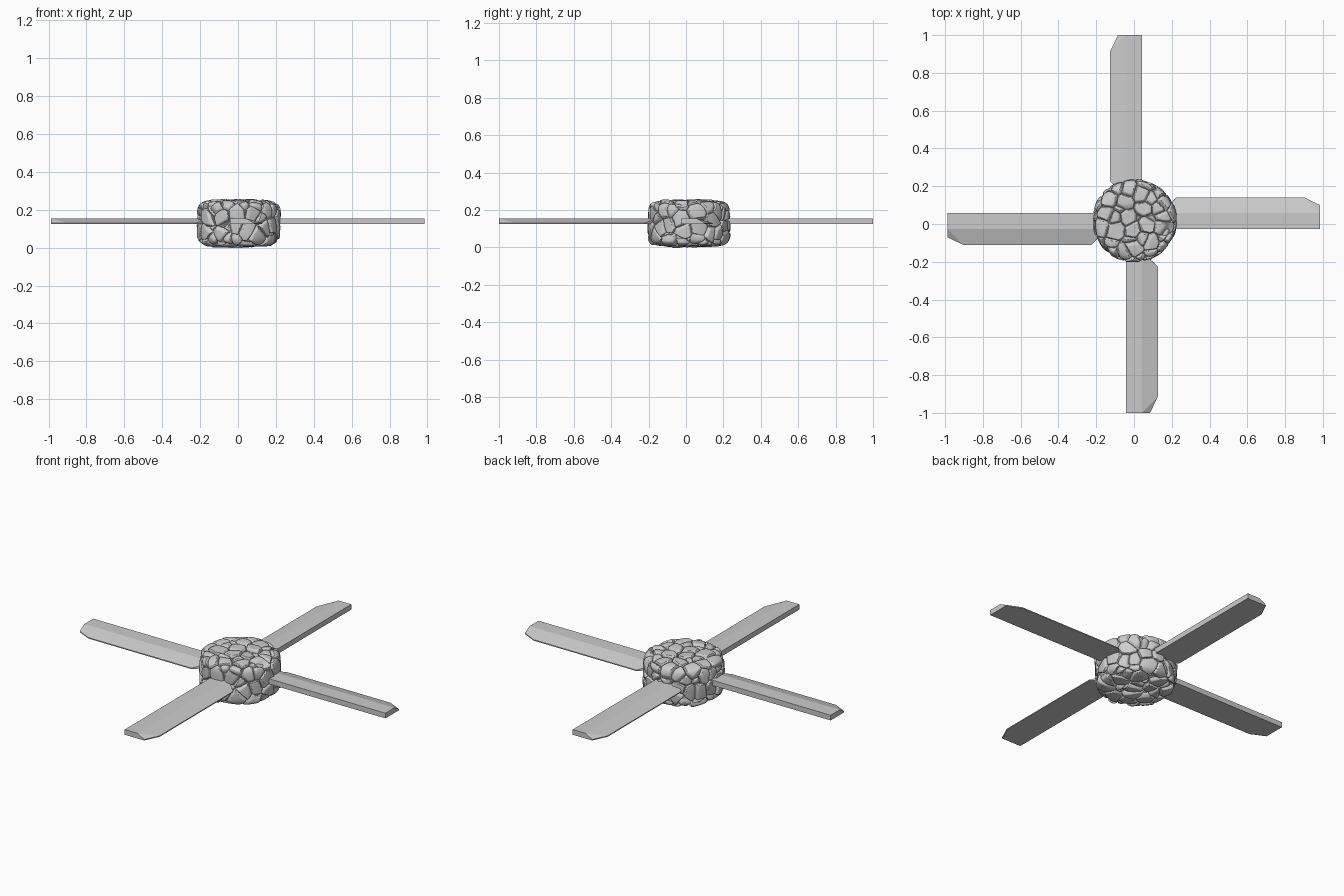
import bpy, bmesh
from mathutils import Vector, Matrix, noise
from math import pi, hypot

if "Cube" in bpy.data.objects:
    bpy.data.objects.remove(bpy.data.objects["Cube"])


def material(name, rgb):
    mat = bpy.data.materials.new(name)
    mat.use_nodes = True
    mat.diffuse_color = (*rgb, 1)
    mat.node_tree.nodes["Principled BSDF"].inputs["Base Color"].default_value = (*rgb, 1)
    return mat


def finish(bm, name, mat):
    bmesh.ops.recalc_face_normals(bm, faces=bm.faces)
    mesh = bpy.data.meshes.new(name)
    bm.to_mesh(mesh)
    bm.free()
    mesh.materials.append(mat)
    obj = bpy.data.objects.new(name, mesh)
    bpy.context.collection.objects.link(obj)
    return obj


stone = material("stone grey", (0.6, 0.6, 0.6))
metal = material("metal grey", (0.6, 0.6, 0.6))

# Cobbled hub: a rounded drum broken into tilted, slightly domed stones
RADIUS, HALF, CELLS = 0.214, 0.119, 13
bm = bmesh.new()
bmesh.ops.create_icosphere(bm, subdivisions=7, radius=1)
for v in bm.verts:
    d = v.co.normalized()
    rim = (hypot(d.x, d.y) / RADIUS) ** 6 + (abs(d.z) / HALF) ** 6
    p = d * rim ** (-1 / 6)
    out = Vector((p.x / RADIUS ** 2, p.y / RADIUS ** 2, p.z / HALF ** 2)).normalized()
    dist, sites = noise.voronoi(p * CELLS)
    site = sites[0]
    tilt = noise.noise_vector(site * 5.3)
    lift = 0.2 * tilt.dot(p - site / CELLS) + 0.004 * noise.noise(site * 3.7)
    crack = max(0, 1 - (dist[1] - dist[0]) / 0.22) ** 2
    v.co = p + out * (0.006 + max(-0.008, min(0.006, lift)) - 0.018 * crack)
bmesh.ops.translate(bm, verts=bm.verts, vec=(0.003, 0.016, 0.128))
hub = finish(bm, "cobbled_hub", stone)

# Blades: flat on one half, sloping to a thin edge with a clipped tip on the other
LOW, EDGE, HIGH = 0.124, 0.130, 0.155


def blade(name, turn, tip, shift):
    outline = [(0.15, -0.042, HIGH), (tip, -0.042, HIGH), (tip, 0.042, HIGH),
               (tip, 0.085, EDGE), (tip - 0.085, 0.126, EDGE),
               (0.225, 0.126, EDGE), (0.2, 0.1, EDGE), (0.15, 0.042, HIGH)]
    bm = bmesh.new()
    top = [bm.verts.new(c) for c in outline]
    base = [bm.verts.new((x, y, LOW)) for x, y, _ in outline]
    n = len(outline)
    for ids in [(0, 1, 2, 7), (2, 3, 4), (2, 4, 5, 7), (5, 6, 7)]:
        bm.faces.new([top[i] for i in ids])
    bm.faces.new(base[::-1])
    for i in range(n):
        j = (i + 1) % n
        bm.faces.new([base[i], base[j], top[j], top[i]])
    bmesh.ops.transform(bm, verts=bm.verts,
                        matrix=Matrix.Translation((0, shift, 0)) @ Matrix.Rotation(turn * pi / 2, 4, "Z"))
    finish(bm, name, metal)


blade("left_blade", 0, 0.985, 0.015)
blade("back_blade", 1, 1.0, 0)
blade("right_blade", 2, 0.988, 0.015)
blade("front_blade", 3, 1.0, 0)

bpy.context.view_layer.objects.active = hub
hub.select_set(True)
bpy.ops.object.shade_smooth_by_angle(angle=0.5)
